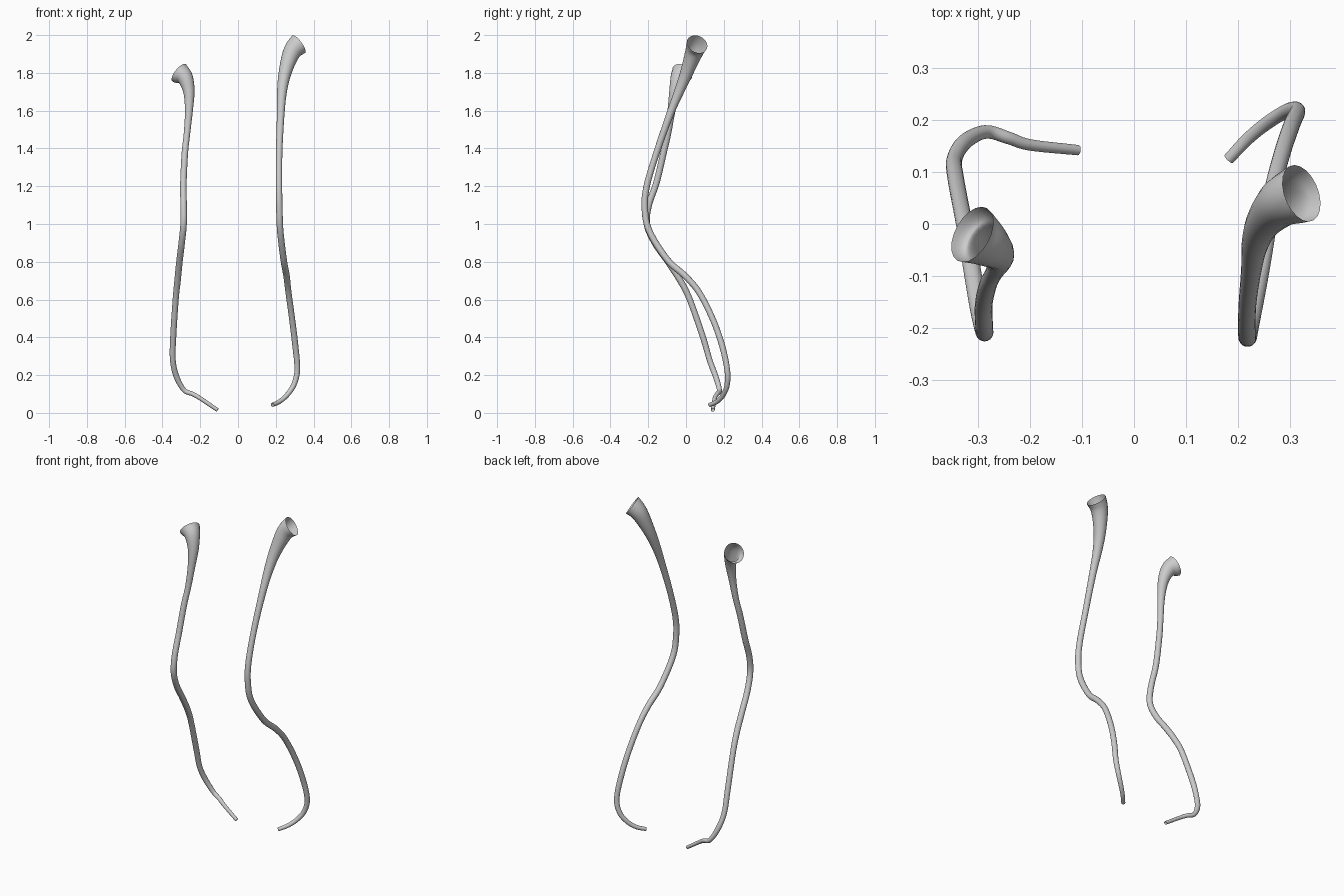
import bpy, bmesh, math
from mathutils import Vector

SIDES, STEPS = 20, 6


def catmull(a, b, c, d, t):
    return 0.5 * (2*b + (c-a)*t + (2*a-5*b+4*c-d)*t*t + (3*b-a-3*c+d)*t**3)


def open_tube(name, points, rim_normal):
    """Sweep a varying circle along (x, y, z, radius) points, open at both ends."""
    P = [Vector(p) for p in points]
    n = Vector(rim_normal).normalized()
    ahead = P[0] + Vector((*(n * 0.05), 0.005))
    P = [ahead] + P + [2*P[-1] - P[-2]]
    path = []
    for i in range(1, len(P) - 2):
        for k in range(STEPS):
            path.append(catmull(*P[i-1:i+3], k / STEPS))
    path.append(P[-2])
    bm = bmesh.new()
    side, prev = Vector((0, 1, 0)), None
    for i, p in enumerate(path):
        a, b = path[max(i-1, 0)].xyz, path[min(i+1, len(path)-1)].xyz
        tan = -n if i == 0 else (b - a).normalized()
        side = (side - tan * side.dot(tan)).normalized()
        up = tan.cross(side)
        ring = []
        for k in range(SIDES):
            ang = 2 * math.pi * k / SIDES
            ring.append(bm.verts.new(p.xyz + p.w * (side*math.cos(ang) + up*math.sin(ang))))
        if prev:
            for k in range(SIDES):
                j = (k + 1) % SIDES
                bm.faces.new((prev[k], prev[j], ring[j], ring[k]))
        prev = ring
    bmesh.ops.recalc_face_normals(bm, faces=bm.faces)
    for f in bm.faces:
        f.smooth = True
    me = bpy.data.meshes.new(name)
    bm.to_mesh(me)
    bm.free()
    bpy.context.collection.objects.link(bpy.data.objects.new(name, me))


# Taller tube on +x: flared mouth at the top, hooked tail at the bottom
open_tube("right_tube", [
    (.322, .059, 1.952, .057), (.283, .041, 1.905, .047), (.249, .003, 1.80, .034),
    (.233, -.037, 1.70, .026), (.226, -.085, 1.58, .020), (.218, -.155, 1.38, .017),
    (.217, -.208, 1.2, .017), (.219, -.218, 1.08, .017), (.224, -.193, .96, .017),
    (.242, -.098, .81, .017), (.257, -.005, .725, .017), (.267, .068, .64, .016),
    (.286, .14, .50, .016), (.303, .19, .36, .016), (.314, .218, .23, .015),
    (.296, .218, .15, .014), (.26, .197, .095, .013), (.22, .165, .06, .012),
    (.182, .125, .042, .011)], (.77, .3, .57))

# Shorter tube on -x
open_tube("left_tube", [
    (-.311, -.02, 1.80, .058), (-.280, -.04, 1.772, .043), (-.260, -.059, 1.70, .030),
    (-.260, -.077, 1.60, .021), (-.270, -.095, 1.48, .017), (-.281, -.118, 1.38, .017),
    (-.289, -.156, 1.22, .017), (-.288, -.197, 1.1, .017), (-.288, -.207, 1.0, .017),
    (-.298, -.165, .9, .017), (-.31, -.095, .8, .017), (-.32, -.03, .70, .017),
    (-.33, .02, .6, .016), (-.343, .09, .4, .016), (-.345, .125, .28, .015),
    (-.325, .158, .19, .015), (-.285, .177, .12, .013), (-.24, .165, .1, .012),
    (-.2, .152, .077, .011), (-.108, .142, .015, .010)], (-.72, .4, .57))
